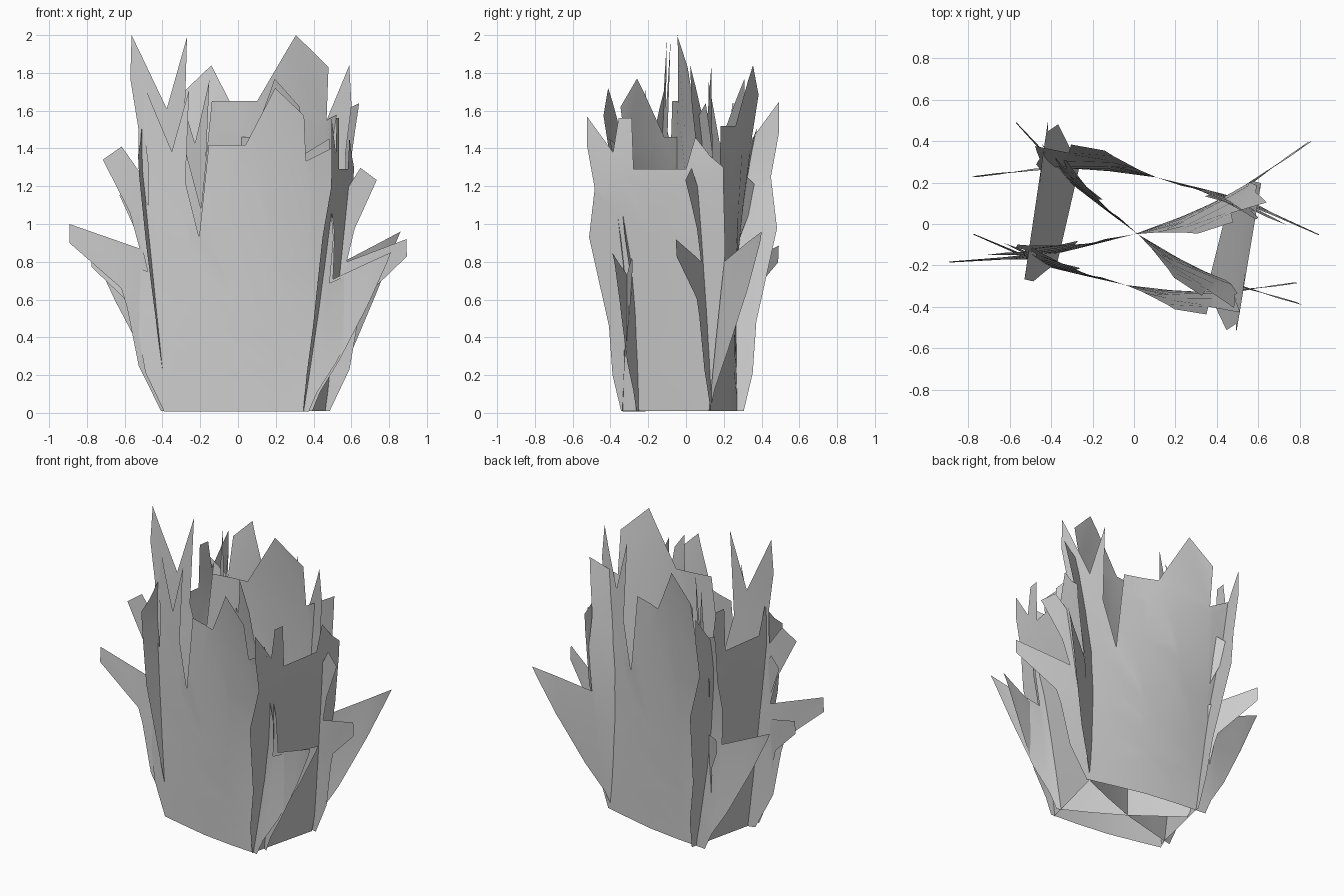
import bpy, bmesh
from math import cos, sin, radians

if "Cube" in bpy.data.objects:
    bpy.data.objects.remove(bpy.data.objects["Cube"])

# Wide leaf card outline (width, height) with side shoots and jagged top
WIDE = [(-.42, .01), (-.54, .25), (-.6, .56), (-.63, .66), (-.9, .9), (-.9, 1.0),
        (-.53, .87), (-.58, 1.06), (-.72, 1.34), (-.62, 1.41), (-.53, 1.28),
        (-.53, 1.5), (-.57, 1.77), (-.56, 2.0), (-.38, 1.61), (-.27, 1.99),
        (-.29, 1.42), (-.2, 1.08), (-.14, 1.65), (.1, 1.65), (.3, 2.0),
        (.48, 1.83), (.48, 1.55), (.66, 1.64), (.62, 1.28), (.63, 1.08),
        (.6, .8), (.94, .96), (.8, .64), (.64, .31), (.53, .13), (.48, .01)]

# Narrow end card outline
NARROW = [(-.23, .01), (-.27, .2), (-.28, .46), (-.37, .93), (-.33, 1.19), (-.37, 1.42),
          (-.37, 1.57), (-.23, 1.38), (-.2, 1.56), (-.13, 1.56), (-.12, 1.29), (.16, 1.29),
          (.21, 1.46), (.29, 1.36), (.36, 1.3), (.36, .85), (.3, .4), (.25, .01)]


def wide_bend(u, z):
    q, k = (.27, .1) if u > 0 else (.09, .03)
    ramp = .35 + .65 * min(z / .8, 1)
    return q * ramp * u * u + u * k * (1 - z * z)


def end_bend(u, z):
    return -(.16 - .08 * u) * min(z / 1.25, 1)


def card(name, outline, bend, center, angle, scale):
    bm = bmesh.new()
    bm.faces.new([bm.verts.new((u, 0, z)) for u, z in outline])
    bm.normal_update()
    bmesh.ops.triangulate(bm, faces=bm.faces[:], ngon_method='EAR_CLIP')
    # cross cuts so the card can curve
    cuts = [((0, 0, h), (0, 0, 1)) for h in (.3, .6, .9, 1.2, 1.5)]
    cuts += [((w, 0, 0), (1, 0, 0)) for w in (-.5, -.25, 0, .25, .5)]
    for co, no in cuts:
        bmesh.ops.bisect_plane(bm, geom=bm.verts[:] + bm.edges[:] + bm.faces[:],
                               plane_co=co, plane_no=no, dist=1e-5)
    c, s = cos(radians(angle)), sin(radians(angle))
    for v in bm.verts:
        u, z = v.co.x, v.co.z
        w = bend(u, z) * scale
        u *= scale
        v.co = (center[0] + u * c - w * s, center[1] + u * s + w * c, z * scale)
    for f in bm.faces:
        f.smooth = True
    me = bpy.data.meshes.new(name)
    bm.to_mesh(me)
    bm.free()
    ob = bpy.data.objects.new(name, me)
    bpy.context.collection.objects.link(ob)


# Front, back and two crossing cards
card("front_leaf_card", WIDE, wide_bend, (-.04, -.295), -14, .86)
card("back_leaf_card", WIDE, wide_bend, (.11, .225), 165, .92)
card("crossing_leaf_card", WIDE, wide_bend, (.02, -.05), -38, .885)
card("tall_leaf_card", WIDE, wide_bend, (0, -.05), 13, 1.0)

# End cards leaning outwards
card("right_leaf_card", NARROW, end_bend, (.4, -.12), 76, 1.0)
card("left_leaf_card", NARROW, end_bend, (-.31, .07), 257, 1.05)
